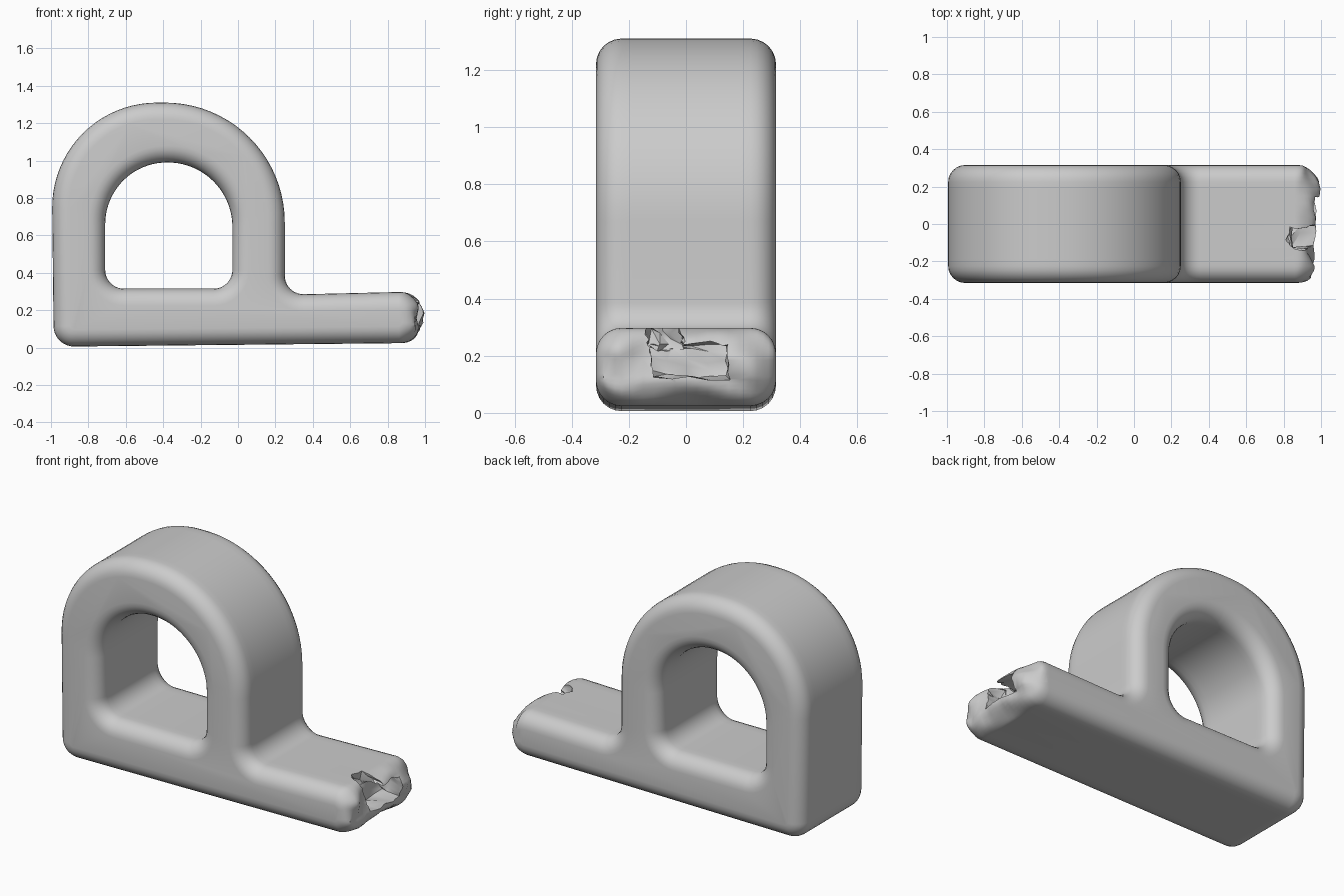
import bpy, bmesh, math, random
from mathutils import Vector, noise

if "Cube" in bpy.data.objects:
    bpy.data.objects.remove(bpy.data.objects["Cube"])

random.seed(4)
HALF = 0.315    # half width along y
ROUND = 0.09    # edge rounding


def fillet_loop(corners, steps=10):
    """Rounded polygon (solid lies left of travel): list of (point, outward normal)."""
    out = []
    n = len(corners)
    for i, (x, z, r) in enumerate(corners):
        p = Vector((x, z))
        a = (Vector(corners[i - 1][:2]) - p).normalized()
        b = (Vector(corners[(i + 1) % n][:2]) - p).normalized()
        half = a.angle(b) / 2
        centre = p + (a + b).normalized() * (r / math.sin(half))
        tan = r / math.tan(half)
        va, vb = p + a * tan - centre, p + b * tan - centre
        turn = 1 if (-a).x * b.y - (-a).y * b.x > 0 else -1
        sweep = math.pi - 2 * half
        count = steps * 2 if r > 0.3 else steps
        for k in range(count + 1):
            t = k / count
            d = (va * math.sin((1 - t) * sweep) + vb * math.sin(t * sweep)) / math.sin(sweep)
            out.append((centre + d, d.normalized() * turn))
    return out


def smooth(obj):
    bpy.ops.object.select_all(action='DESELECT')
    obj.select_set(True)
    bpy.context.view_layer.objects.active = obj
    bpy.ops.object.shade_smooth_by_angle(angle=math.radians(40))


# Side profile: arch merging into a base with a foot, plus the opening
outer = fillet_loop([(-0.985, 0.005, 0.11), (0.97, 0.025, 0.11), (0.97, 0.3, 0.11),
                     (0.25, 0.283, 0.1), (0.25, 1.31, 0.64), (-1.0, 1.31, 0.56)])
hole = fillet_loop([(-0.71, 0.315, 0.1), (-0.71, 0.99, 0.33),
                    (-0.03, 0.99, 0.345), (-0.03, 0.315, 0.1)])

# Cross-section of the band: (y, inset) from the front face to the back face
edge = [(HALF - ROUND + ROUND * math.sin(t), ROUND * (1 - math.cos(t)))
        for t in (math.pi / 2 * k / 6 for k in range(7))]
edge = [(y, d) for (d, y) in [(d, y) for y, d in edge]]
middle = [(HALF - ROUND) * k / 6 for k in range(-5, 6)]
section = [(-y, d) for y, d in reversed(edge)] + [(y, 0) for y in middle] + edge

bm = bmesh.new()
ends = []
for loop in (outer, hole):
    rings = []
    for y, inset in section:
        pts = [p - nrm * inset for p, nrm in loop]
        rings.append([bm.verts.new((q.x, y, q.y)) for q in pts])
    n = len(loop)
    for r0, r1 in zip(rings, rings[1:]):
        for i in range(n):
            j = (i + 1) % n
            bm.faces.new((r0[i], r0[j], r1[j], r1[i]))
    ends.append((rings[0], rings[-1]))

# Front and back faces: arch, left leg, foot and the base between them
caps = []
for k, flip in ((0, 1), (1, -1)):
    o, h = ends[0][k], ends[1][k]
    arch = o[44:] + h[11:53]
    left_leg = o[-1:] + o[:11] + h[:12]
    foot = o[11:34]
    base = o[10:12] + o[33:45] + h[52:] + h[:1]
    for face in (arch, left_leg, foot, base):
        caps.append(bm.faces.new(face[::flip]))
bm.normal_update()
bmesh.ops.triangulate(bm, faces=caps, ngon_method='EAR_CLIP')

# Irregular broken tip of the foot
for v in bm.verts:
    if v.co.x > 0.86:
        w = min(1, (v.co.x - 0.86) / 0.1)
        v.co.x += w * (0.05 * noise.noise(v.co * 9) + 0.05 * v.co.y - 0.01)
        v.co.z += w * 0.012 * noise.noise(v.co * 7 + Vector((5, 2, 1)))
bmesh.ops.recalc_face_normals(bm, faces=bm.faces[:])
if bm.calc_volume(signed=True) < 0:
    bmesh.ops.reverse_faces(bm, faces=bm.faces[:])
mesh = bpy.data.meshes.new("arched_bracket")
bm.to_mesh(mesh)
bm.free()
bracket = bpy.data.objects.new("arched_bracket", mesh)
bpy.context.collection.objects.link(bracket)


# Ragged cavity and top notch cut into the tip
def cut(name, location, size, jitter):
    b = bmesh.new()
    bmesh.ops.create_cube(b, size=1)
    bmesh.ops.subdivide_edges(b, edges=b.edges[:], cuts=3, use_grid_fill=True)
    bmesh.ops.triangulate(b, faces=b.faces[:])
    for v in b.verts:
        v.co = Vector([c * s + o + random.uniform(-jitter, jitter)
                       for c, s, o in zip(v.co, size, location)])
    bmesh.ops.recalc_face_normals(b, faces=b.faces[:])
    data = bpy.data.meshes.new(name)
    b.to_mesh(data)
    b.free()
    cutter = bpy.data.objects.new(name, data)
    cutter.hide_render = True
    bpy.context.collection.objects.link(cutter)
    mod = bracket.modifiers.new(name, 'BOOLEAN')
    mod.operation = 'DIFFERENCE'
    mod.object = cutter
    for solver in ('MANIFOLD', 'EXACT'):
        mod.solver = solver
        graph = bpy.context.evaluated_depsgraph_get()
        graph.update()
        result = bpy.data.meshes.new_from_object(bracket.evaluated_get(graph))
        # keep a cut only when the whole bracket survives it
        if result.vertices and min(v.co.x for v in result.vertices) < -0.9:
            bracket.data = result
            break
    bracket.modifiers.remove(mod)
    bpy.data.objects.remove(cutter)


cut("cavity_cutter", (0.96, 0.01, 0.185), (0.24, 0.27, 0.12), 0.012)
cut("notch_cutter", (0.95, -0.075, 0.28), (0.25, 0.12, 0.12), 0.015)
smooth(bracket)
